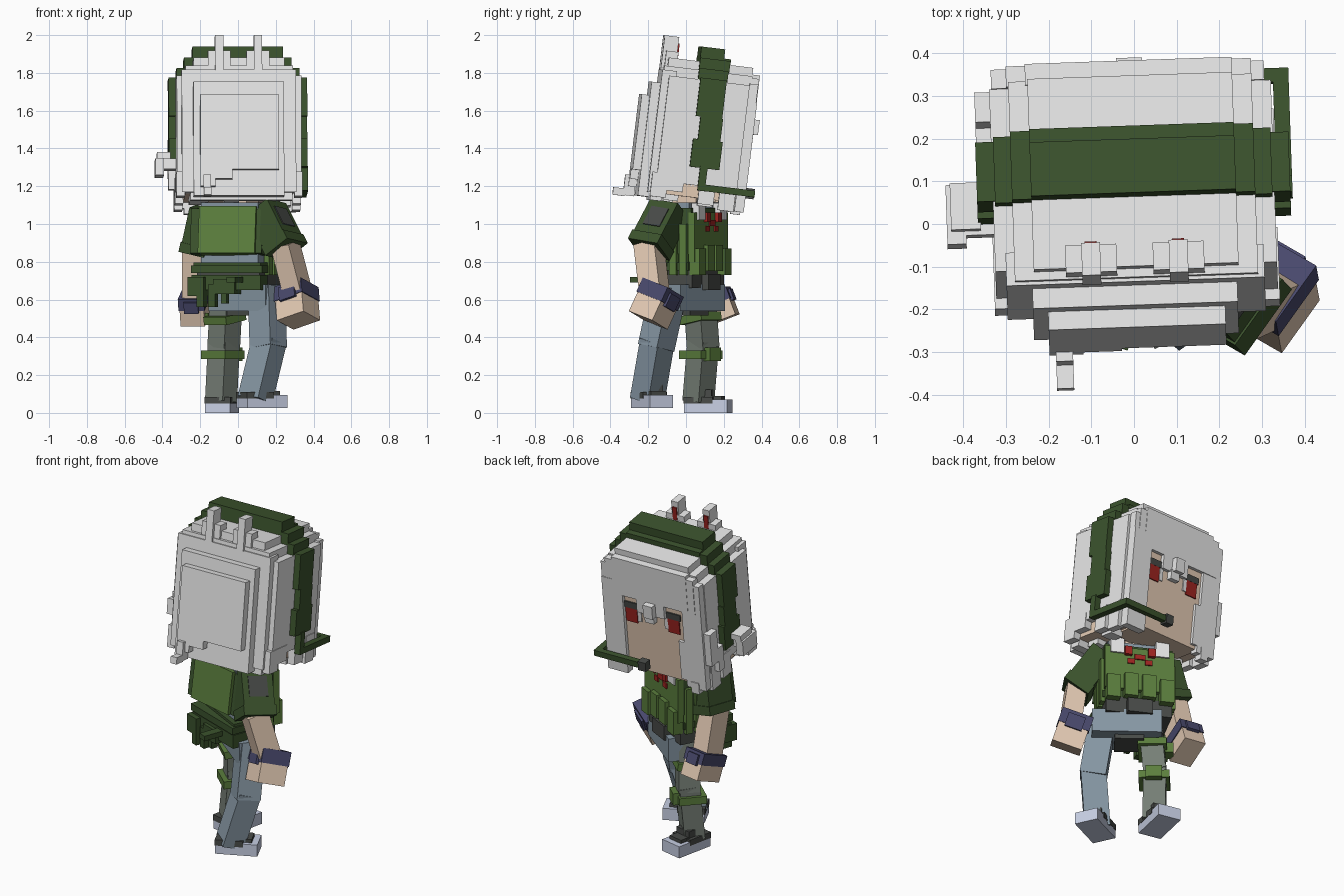
import bpy, bmesh, math
from mathutils import Matrix, Vector

COLORS = {
    "hair_white": (0.80, 0.80, 0.80), "dark_green": (0.044, 0.086, 0.026),
    "bright_green": (0.105, 0.21, 0.047), "skin": (0.78, 0.60, 0.46),
    "navy": (0.066, 0.066, 0.15), "blue_grey": (0.24, 0.31, 0.37),
    "grey_green": (0.18, 0.21, 0.18), "shoe_lilac": (0.57, 0.62, 0.77),
    "dark_grey": (0.065, 0.07, 0.065), "red": (0.35, 0.018, 0.015),
}
MATS = {}
for key, rgb in COLORS.items():
    MATS[key] = bpy.data.materials.new(key)
    MATS[key].diffuse_color = (*rgb, 1)


def frame(x, y, z, yaw=0, pitch=0):
    return (Matrix.Translation((x, y, z)) @ Matrix.Rotation(math.radians(yaw), 4, 'Z')
            @ Matrix.Rotation(math.radians(pitch), 4, 'X'))


def boxes(name, mat, fr, *spans):
    """One object from boxes given as x0, x1, y0, y1, z0, z1 in a frame."""
    bm = bmesh.new()
    for x0, x1, y0, y1, z0, z1 in spans:
        m = (Matrix.Translation(((x0 + x1) / 2, (y0 + y1) / 2, (z0 + z1) / 2))
             @ Matrix.Diagonal((x1 - x0, y1 - y0, z1 - z0, 1)))
        bmesh.ops.create_cube(bm, size=1, matrix=m)
    me = bpy.data.meshes.new(name)
    bm.to_mesh(me)
    bm.free()
    me.materials.append(MATS[mat])
    ob = bpy.data.objects.new(name, me)
    ob.matrix_world = fr
    bpy.context.collection.objects.link(ob)
    return ob


def limb_frame(p, q, yaw):
    """Frame at p whose -z axis runs toward q; returns it with the length."""
    p, q = Vector(p), Vector(q)
    z = (p - q).normalized()
    f = Vector((-math.sin(math.radians(yaw)), math.cos(math.radians(yaw)), 0))
    y = (f - z * f.dot(z)).normalized()
    rot = Matrix((y.cross(z), y, z)).transposed().to_4x4()
    return Matrix.Translation(p) @ rot, (p - q).length


def limb(name, mat, p, q, wx, wy, yaw, a=0.0, b=1.0):
    fr, n = limb_frame(p, q, yaw)
    return boxes(name, mat, fr, (-wx / 2, wx / 2, -wy / 2, wy / 2, -n * b, -n * a))


# ---- Head: stepped hair shell (local y is forward)
H = frame(0.0, 0.05, 1.45, 2, -7)
boxes("hair_shell", "hair_white", H,
      (-.24, .24, -.20, .25, -.20, .41), (-.285, .285, -.22, .25, -.25, .365),
      (-.33, .33, -.19, .24, -.245, .315))
boxes("hair_back_layers", "hair_white", H,
      (-.305, .30, -.228, -.15, -.31, .343), (-.245, .235, -.275, -.20, -.335, .272),
      (-.21, .205, -.318, -.25, -.20, .20), (-.21, -.04, -.318, -.25, -.25, -.20),
      (-.21, -.13, -.318, -.25, -.29, -.25))
boxes("side_locks", "hair_white", H,
      *[(s * .312 - .022, s * .312 + .022, v, v + .085, w, -.2)
        for s in (-1, 1) for v, w in ((-.215, -.33), (-.13, -.29), (.04, -.34), (.15, -.36))],
      (-.365, -.32, .15, .20, -.25, -.10), (-.365, -.32, .20, .27, -.18, .02))

# Front hair framing the face, with stepped corners and fringe
boxes("fringe", "hair_white", H,
      (-.245, .24, .24, .29, .14, .374), (-.29, .285, .24, .288, .14, .355),
      (-.325, .315, .24, .285, .14, .325),
      (-.085, .095, .24, .29, .06, .15), (-.02, .04, .25, .30, .015, .07),
      (-.03, .03, .26, .325, .06, .14),
      (.185, .315, .24, .29, -.357, .23), (-.325, -.20, .24, .285, -.34, .23),
      (-.28, -.23, .24, .29, -.37, -.30), (-.20, -.165, .24, .285, -.30, -.06))
boxes("face", "skin", H, (-.22, .21, .05, .268, -.32, .24))
boxes("jaw", "skin", H, (-.285, .285, -.16, .23, -.31, -.22))
boxes("nape_hair", "hair_white", H, (-.26, .28, -.21, -.15, -.35, -.27),
      (-.26, -.16, -.18, .10, -.34, -.27), (.20, .28, .04, .12, -.35, -.27),
      (.16, .22, -.14, -.06, -.34, -.27), (-.08, .0, -.15, -.06, -.35, -.27))
for side, x in (("right", .14), ("left", -.135)):
    s = 1 if x > 0 else -1
    boxes(side + "_eye_iris", "red", H, (x - .035, x + .04, .26, .275, -.025, .062))
    boxes(side + "_eye_lash", "dark_grey", H, (x - .045, x + .045, .26, .276, .062, .1))
    boxes(side + "_eye_white", "hair_white", H,
          (x - s * .05 - .012, x - s * .05 + .012, .26, .275, -.01, .06))

# Rabbit-like ears with red inside
for side, x in (("left", -.105), ("right", .10)):
    boxes(side + "_ear", "hair_white", H, (x - .022, x + .022, -.232, -.155, .34, .525),
          (x - .06, x + .06, -.215, -.15, .34, .445))
    boxes(side + "_ear_inside", "red", H, (x - .014, x + .014, -.156, -.148, .40, .49))

# Side bow and loose tuft
boxes("side_bow", "hair_white", H, (-.40, -.30, -.05, .05, -.165, -.11),
      (-.44, -.395, -.07, .07, -.20, -.11), (-.43, -.36, -.04, .07, -.11, -.075))
boxes("loose_tuft", "hair_white", H, (-.195, -.155, -.34, -.28, -.34, -.23),
      (-.195, -.155, -.395, -.33, -.345, -.305))

# Headset: stepped band, ear cups and microphone boom
boxes("headset_band", "dark_green", H, (-.24, .24, -.036, .091, .38, .489),
      (-.24, .24, -.03, .128, .38, .44),
      (-.285, .285, -.036, .125, .34, .43), (-.325, .325, -.036, .12, .29, .375))
for side, s in (("left", -1), ("right", 1)):
    a, b = sorted((s * .31, s * .367))
    boxes(side + "_ear_cup", "dark_green", H, (a, b, -.025, .115, .12, .325),
          (a, b, .0, .12, .0, .12), (a, b, -.025, .133, -.15, .0))
boxes("microphone_boom", "dark_green", H, (.335, .372, .03, .07, -.27, -.14),
      (.335, .372, .03, .335, -.27, -.235), (.07, .372, .302, .335, -.27, -.235))
boxes("microphone_tip", "dark_grey", H, (.03, .08, .295, .342, -.28, -.225))

# ---- Torso: shirt, vest, chest pouches, belt
T = frame(.005, .005, 0, -27)
boxes("neck", "skin", T, (-.07, .07, -.05, .09, 1.05, 1.2))
boxes("shirt", "blue_grey", T, (-.17, .17, -.11, .10, .77, 1.115))
boxes("vest", "dark_green", T, (-.19, .19, -.11, .12, .84, 1.085),
      (-.18, .18, -.02, .12, .72, .84))
boxes("vest_back_plate", "bright_green", frame(-.05, -.13, .96, -14, -8),
      (-.155, .155, -.04, .05, -.12, .13))
boxes("vest_back_sides", "dark_green", frame(-.05, -.12, .96, -14, -8),
      (-.20, .19, -.03, .06, -.12, .12))
boxes("vest_front", "bright_green", T, (-.195, .195, .11, .145, .80, 1.06))
boxes("chest_pouches", "bright_green", T,
      *[(x - .038, x + .038, .11, .17, z, z + .14)
        for x, z in ((-.15, .73), (-.05, .75), (.05, .75), (.15, .73))])
boxes("side_pouches", "bright_green", T,
      *[(s * .195 - .015, s * .195 + .015, y, y + .042, .73, z)
        for s in (-1, 1) for y, z in ((-.06, 1.02), (.0, 1.05), (.06, 1.0))])
boxes("collar_ribbons", "hair_white", T, (-.165, -.09, .11, .155, 1.02, 1.11),
      (.09, .165, .11, .155, 1.02, 1.11))
boxes("bow_tie", "red", T, (-.085, -.045, .11, .165, 1.01, 1.06),
      (.045, .085, .11, .165, 1.01, 1.06), (-.03, .03, .11, .153, .99, 1.02),
      (-.07, -.03, .11, .153, .96, .99), (.03, .07, .11, .153, .96, .99))
boxes("belt_line", "dark_grey", T, (-.185, .185, -.125, .125, .66, .755))
boxes("belt", "dark_green", T, (-.2, .2, -.14, .11, .755, .795))
boxes("belt_buckle", "dark_grey", T, (-.07, .07, .10, .165, .65, .735))

# Back belt pouches with hanging straps
B = frame(-.01, .01, 0, -20)
boxes("back_pouches", "dark_green", B, (-.19, .2, -.17, -.06, .65, .73),
      (-.19, .21, -.18, -.06, .74, .78),
      (-.20, -.11, -.20, -.09, .62, .72), (-.06, .06, -.19, -.09, .63, .71),
      (-.15, -.11, -.20, -.14, .56, .66), (-.09, -.05, -.19, -.14, .56, .68),
      (-.02, .01, -.18, -.14, .58, .68))
boxes("back_pouch_flap", "dark_green", B, (.05, .10, -.29, -.16, .69, .72))

# ---- Hips and legs
boxes("hips", "blue_grey", frame(.058, .0, 0, -38), (-.195, .19, -.10, .11, .54, .68))
boxes("crotch", "dark_grey", frame(.05, .0, 0, -38), (-.09, .07, -.07, .08, .515, .545))
rk = (.16, -.155, .36)
limb("right_thigh", "blue_grey", (.15, -.09, .66), rk, .145, .135, -40, 0, 1.05)
limb("right_shin", "blue_grey", rk, (.09, -.205, .07), .14, .125, -40, -.08, 1)
lk = (-.075, .09, .36)
limb("left_thigh", "grey_green", (-.06, .07, .64), lk, .125, .12, -45, 0, 1.05)
limb("left_shin", "grey_green", lk, (-.09, .065, .06), .125, .115, -42, -.06, 1)
L = frame(-.08, .078, 0, -42)
boxes("knee_band", "bright_green", L, (-.085, .085, -.078, .078, .285, .33))
boxes("knee_pad", "bright_green", L, (-.045, .045, .06, .105, .275, .345))
boxes("thigh_band", "bright_green", frame(-.07, .075, 0, -42, 0) @ Matrix.Translation((0, 0, .50))
      @ Matrix.Rotation(math.radians(10), 4, 'X'), (-.08, .08, -.08, .08, -.022, .022))
boxes("thigh_holster", "bright_green", L, (-.105, -.06, -.05, .03, .47, .53))
for side, fr, z in (("right", frame(.125, -.18, 0, -65), .025),
                    ("left", frame(-.085, .115, 0, -12), .0)):
    boxes(side + "_shoe", "shoe_lilac", fr, (-.068, .068, -.115, .12, z, z + .07))
    boxes(side + "_shoe_top", "dark_grey", fr, (-.07, .07, -.117, .04, z + .05, z + .085),
          (-.045, .045, .03, .085, z + .06, z + .09), (-.05, .05, -.02, .03, z + .08, z + .125))

# ---- Arms: sleeve, forearm, cuff and hand
ARMS = (
    ("right", (.15, -.085, 1.08), (.255, -.195, .87), (.32, -.165, .62),
     (.305, -.12, .665), (.32, -.20, .49), .18, .17, -30, .15),
    ("left", (-.18, .03, 1.08), (-.23, .06, .85), (-.23, .13, .59),
     (-.235, .135, .635), (-.225, .19, .49), .14, .19, -10, .125),
)
for side, sh, el, wr, h0, h1, wx, wy, yaw, sx in ARMS:
    limb(side + "_sleeve", "dark_green", sh, el, sx, .18, yaw)
    limb(side + "_sleeve_hem", "dark_green", sh, el, sx + .012, .192, yaw, .8, 1.02)
    limb(side + "_forearm", "skin", el, wr, .11, .125, yaw, -.1, 1)
    limb(side + "_cuff", "navy", h0, h1, wx, wy, yaw, 0, .42)
    limb(side + "_hand", "skin", h0, h1, wx - .01, wy - .01, yaw, .42, 1)
    limb(side + "_finger_guard", "navy", h0, h1, wx * .55, wy + .025, yaw, .1, .5)
fr, n = limb_frame(ARMS[0][1], ARMS[0][2], -30)
boxes("sleeve_patch", "dark_grey", fr, (.07, .08, -.055, .055, -.16, -.045))
